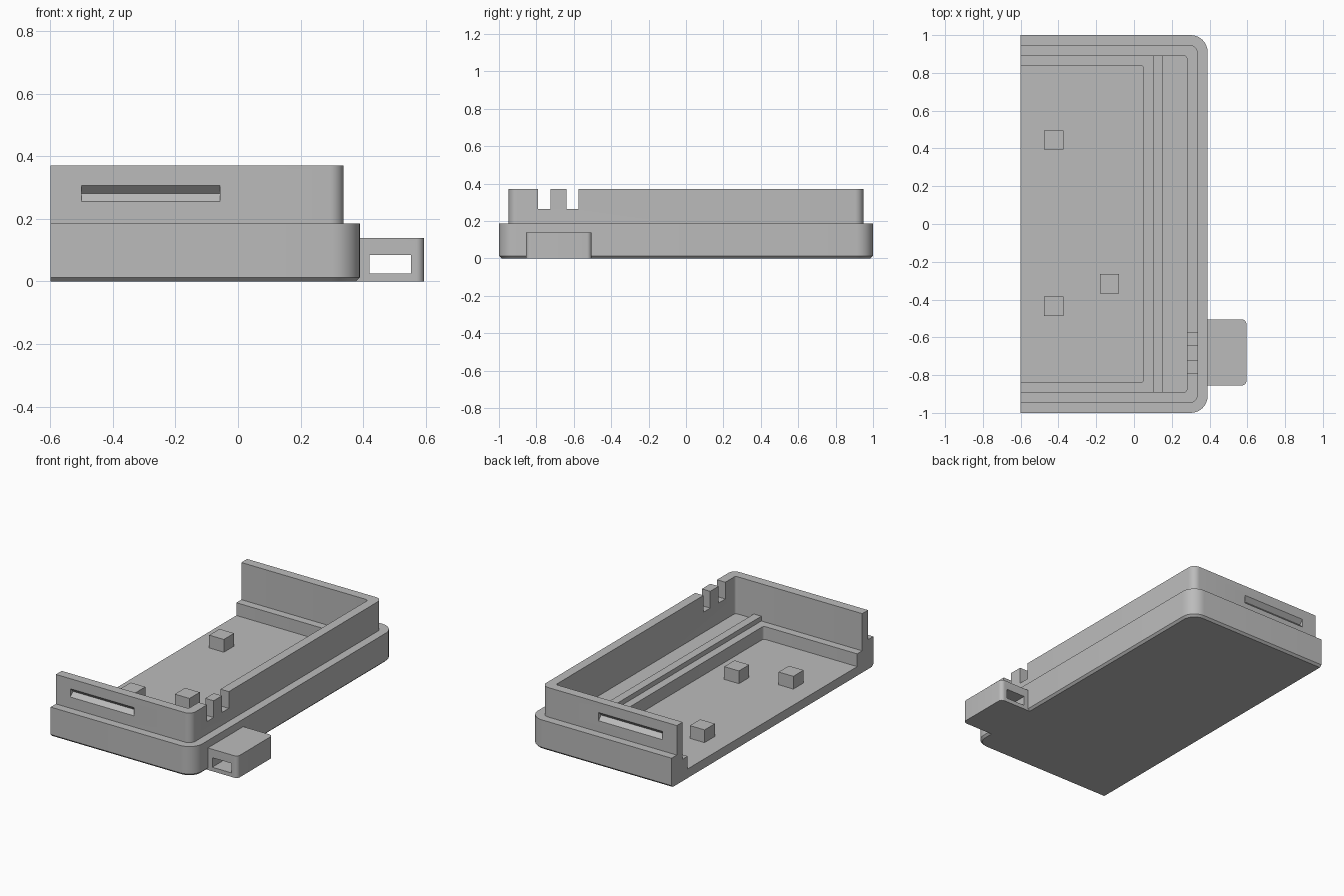
import bpy
import bmesh
from math import sin, cos, pi, radians

if "Cube" in bpy.data.objects:
    bpy.data.objects.remove(bpy.data.objects["Cube"])

grey = bpy.data.materials.new("plain grey")
grey.use_nodes = True
colour = (0.5, 0.5, 0.5, 1)
grey.diffuse_color = colour
grey.node_tree.nodes["Principled BSDF"].inputs["Base Color"].default_value = colour

OPEN_X = -0.6      # flat open side of the half case
FLOOR, LEDGE, RIM, TOP = 0.057, 0.137, 0.185, 0.37


def loft(name, loops):
    """Solid skinned through matching loops of 3D points."""
    bm = bmesh.new()
    rings = [[bm.verts.new(p) for p in loop] for loop in loops]
    n = len(rings[0])
    for a, b in zip(rings, rings[1:]):
        for i in range(n):
            j = (i + 1) % n
            bm.faces.new((a[i], a[j], b[j], b[i]))
    bm.faces.new(rings[0])
    bm.faces.new(rings[-1])
    bmesh.ops.recalc_face_normals(bm, faces=bm.faces)
    mesh = bpy.data.meshes.new(name)
    bm.to_mesh(mesh)
    bm.free()
    mesh.materials.append(grey)
    obj = bpy.data.objects.new(name, mesh)
    bpy.context.collection.objects.link(obj)
    return obj


def outline(z, x0, x1, y0, y1, r, steps=8):
    """Rectangle at height z whose two +x corners are rounded."""
    pts = [(x0, y1, z), (x0, y0, z)]
    for cy, start in ((y0 + r, -pi / 2), (y1 - r, 0)):
        for i in range(steps + 1):
            a = start + i * pi / 2 / steps
            pts.append((x1 - r + r * cos(a), cy + r * sin(a), z))
    return pts


def box(name, x0, x1, y0, y1, z0, z1):
    return loft(name, [[(x0, y0, z), (x1, y0, z), (x1, y1, z), (x0, y1, z)]
                       for z in (z0, z1)])


def cut(target, cutter):
    mod = target.modifiers.new("cut", "BOOLEAN")
    mod.operation = "DIFFERENCE"
    mod.solver = "EXACT"
    mod.object = cutter
    bpy.context.view_layer.objects.active = target
    bpy.ops.object.modifier_apply(modifier=mod.name)
    bpy.data.objects.remove(cutter)


# Case shell: chamfered base with a stepped-in upper wall
def shell_loop(z, inset, r):
    return outline(z, OPEN_X, 0.39 - inset, inset - 1, 1 - inset, r)


shell = loft("case_shell", [
    shell_loop(0, 0.013, 0.077), shell_loop(0.013, 0, 0.09),
    shell_loop(RIM, 0, 0.09), shell_loop(RIM, 0.052, 0.045),
    shell_loop(TOP, 0.052, 0.045)])

# Cavity above the ledge, then the deeper floor pocket
for x1, y, z0 in ((0.28, 0.89, LEDGE), (0.05, 0.84, FLOOR)):
    cut(shell, loft("cavity_cutter", [outline(z, OPEN_X - 0.1, x1, -y, y, 0.015, 4)
                                      for z in (z0, TOP + 0.1)]))

# V-shaped snap grooves on the front and back walls
for s in (-1, 1):
    cut(shell, loft("groove_cutter", [
        [(x, s * 0.922, 0.281), (x, s * 0.958, 0.245), (x, s * 0.958, 0.317)]
        for x in (-0.5, -0.057)]))

# Two cable notches in the side wall
for y in (-0.757, -0.607):
    cut(shell, box("notch_cutter", 0.2, 0.4, y - 0.033, y + 0.033, 0.265, TOP + 0.1))

# Rail along the side ledge
rail = box("ledge_rail", 0.10, 0.152, -0.891, 0.891, LEDGE - 0.005, LEDGE + 0.03)

# Board support posts
for i, (x, y) in enumerate(((-0.425, 0.445), (-0.425, -0.435), (-0.13, -0.317))):
    box(f"support_post_{i + 1}", x - 0.051, x + 0.051, y - 0.051, y + 0.051,
        FLOOR - 0.005, LEDGE)

# Side strap lug with a slot through it
lug = loft("strap_lug", [outline(z, 0.37, 0.595, -0.855, -0.505, 0.025)
                         for z in (0, 0.138)])
cut(lug, box("slot_cutter", 0.42, 0.553, -1, -0.4, 0.025, 0.085))

# Smooth the rounded corners and keep the edges sharp
for obj in (shell, lug):
    bpy.ops.object.select_all(action="DESELECT")
    obj.select_set(True)
    bpy.context.view_layer.objects.active = obj
    bpy.ops.object.shade_smooth_by_angle(angle=radians(30))
